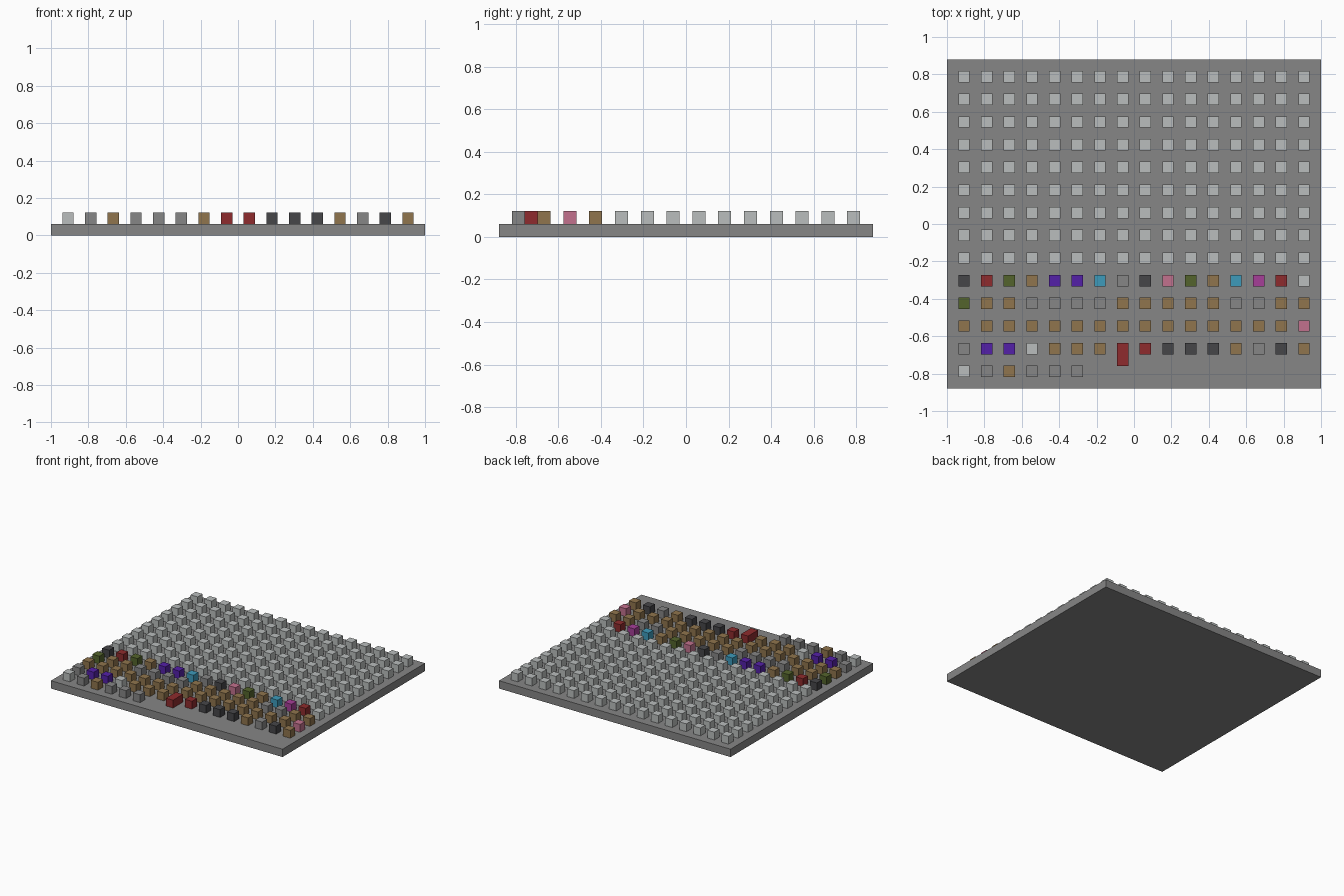
import bpy
import bmesh
from mathutils import Matrix, Vector

cube = bpy.data.objects.get("Cube")
if cube:
    bpy.data.objects.remove(cube, do_unlink=True)

PITCH = 0.1212      # distance between neighbouring blocks
SIZE = 0.061        # block edge
BASE_TOP = 0.061

# letter: (name, sRGB colour)
COLOURS = {
    "L": ("light_grey", "BABEBD"),
    "S": ("mid_grey", "868686"),
    "K": ("charcoal", "464649"),
    "R": ("red", "8E2B2D"),
    "B": ("tan", "90754D"),
    "G": ("olive_green", "54642C"),
    "P": ("purple", "5420A8"),
    "C": ("sky_blue", "3D9BBB"),
    "N": ("pink", "C2718D"),
    "M": ("magenta", "A63F98"),
}

# Block layout from back to front, each row running from -x to +x
ROWS = ["L" * 16] * 9 + [
    "KRGBPPCSKNGBCMRL",
    "GBBSSSSBBBBBSSBB",
    "BBBBBBBBBBBBBBBN",
    "SPPLBBB.RKKKBSKB",
    "LSBSSS",
]


def linear(code):
    values = [int(code[i:i + 2], 16) / 255 for i in (0, 2, 4)]
    return [v / 12.92 if v <= 0.04045 else ((v + 0.055) / 1.055) ** 2.4
            for v in values] + [1.0]


def make_material(name, code):
    mat = bpy.data.materials.new(name)
    mat.use_nodes = True
    mat.diffuse_color = linear(code)
    mat.node_tree.nodes["Principled BSDF"].inputs["Base Color"].default_value = linear(code)
    return mat


def make_boxes(name, boxes, mat):
    """Join axis-aligned boxes, given as (centre, size), into one object."""
    bm = bmesh.new()
    for centre, size in boxes:
        matrix = Matrix.Translation(centre) @ Matrix.Diagonal((*size, 1))
        bmesh.ops.create_cube(bm, size=1, matrix=matrix)
    mesh = bpy.data.meshes.new(name)
    bm.to_mesh(mesh)
    bm.free()
    mesh.materials.append(mat)
    obj = bpy.data.objects.new(name, mesh)
    bpy.context.collection.objects.link(obj)
    return obj


def cell(col, row):
    return Vector(((col - 7.5) * PITCH, (6.5 - row) * PITCH, BASE_TOP + SIZE / 2))


materials = {key: make_material(*value) for key, value in COLOURS.items()}

# Base plate
make_boxes("base_plate", [((0, 0, BASE_TOP / 2), (2, 1.758, BASE_TOP))], materials["S"])

# Small blocks, one object per colour
for key, (name, _) in COLOURS.items():
    boxes = [(cell(c, r), (SIZE, SIZE, SIZE))
             for r, row in enumerate(ROWS) for c, k in enumerate(row) if k == key]
    make_boxes(name + "_blocks", boxes, materials[key])

# Double-length red block, reaching forward from its cell
make_boxes("long_red_block",
           [(cell(7, 12) - Vector((0, SIZE / 2, 0)), (SIZE, SIZE * 2, SIZE))],
           materials["R"])
